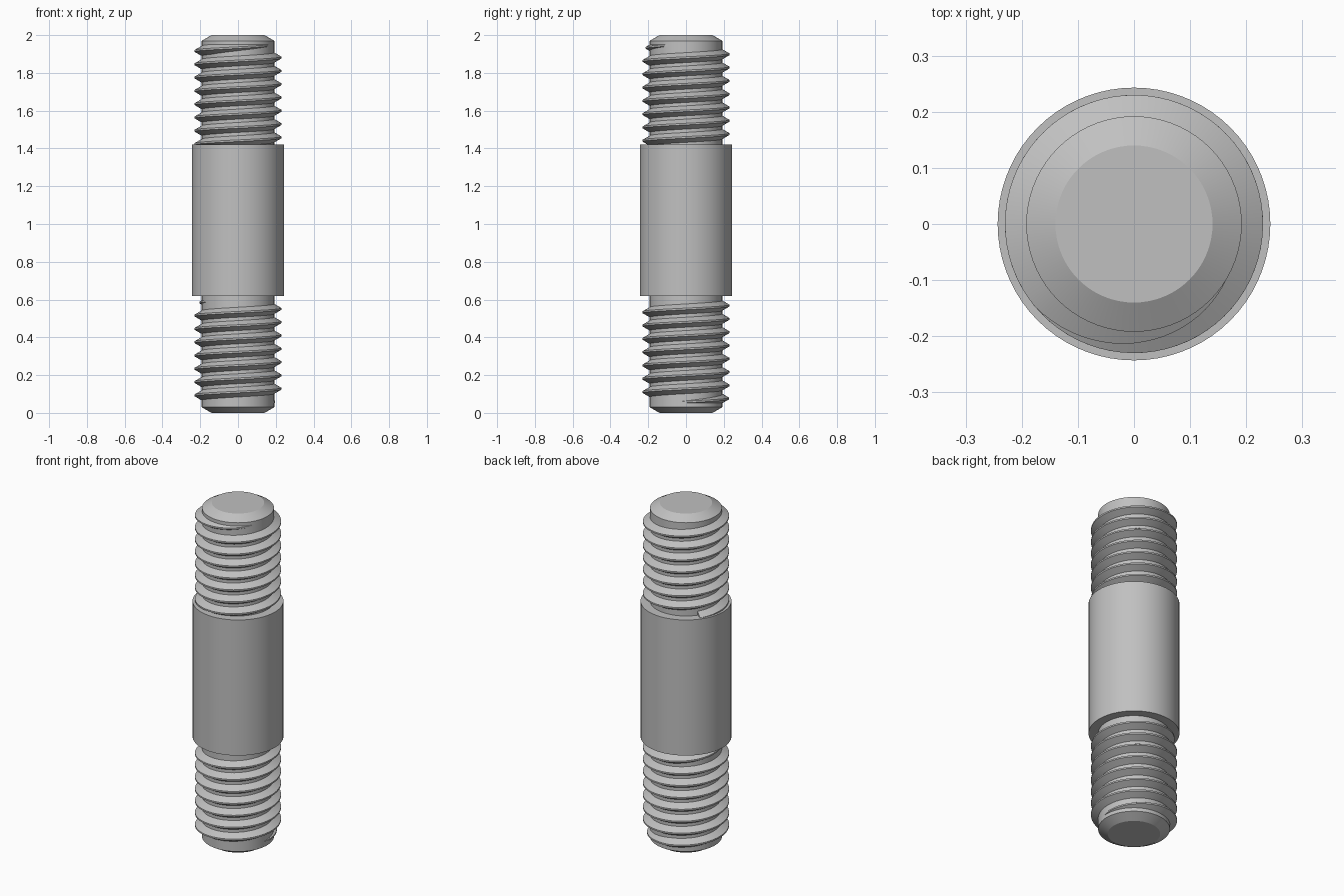
import bpy, bmesh
from math import cos, sin, pi, radians

cube = bpy.data.objects.get("Cube")
if cube:
    bpy.data.objects.remove(cube, do_unlink=True)

CORE, CREST, COLLAR = 0.192, 0.23, 0.243
PITCH = 0.0704
STEPS = 72  # segments per turn

steel = bpy.data.materials.new("brushed_steel")
steel.use_nodes = True
color = (0.53, 0.53, 0.53, 1)
steel.diffuse_color = color
steel.node_tree.nodes["Principled BSDF"].inputs["Base Color"].default_value = color


def finish(name, bm):
    bmesh.ops.recalc_face_normals(bm, faces=bm.faces)
    mesh = bpy.data.meshes.new(name)
    bm.to_mesh(mesh)
    bm.free()
    mesh.materials.append(steel)
    obj = bpy.data.objects.new(name, mesh)
    bpy.context.collection.objects.link(obj)
    bpy.ops.object.select_all(action="DESELECT")
    obj.select_set(True)
    bpy.context.view_layer.objects.active = obj
    bpy.ops.object.shade_smooth_by_angle(angle=radians(25))


def turned(name, profile):
    """Closed solid of revolution from (radius, height) pairs."""
    bm = bmesh.new()
    rings = [[bm.verts.new((r * cos(2 * pi * i / STEPS), r * sin(2 * pi * i / STEPS), z))
              for i in range(STEPS)] for r, z in profile]
    for low, high in zip(rings, rings[1:]):
        for i in range(STEPS):
            j = (i + 1) % STEPS
            bm.faces.new((low[i], low[j], high[j], high[i]))
    bm.faces.new(rings[0])
    bm.faces.new(rings[-1])
    finish(name, bm)


def thread(name, z0, start, end, fade, fade_start=True):
    """Right-handed helical ridge; start, end and fade are in turns."""
    bm = bmesh.new()
    # Trapezoid section: buried root, flanks and narrow flat crest
    section = [(CORE - 0.008, -0.031), (CREST, -0.0044),
               (CREST, 0.0044), (CORE - 0.008, 0.031)]
    count = round((end - start) * STEPS)
    rings = []
    for i in range(count + 1):
        turn = start + (end - start) * i / count
        rise = min(1, (end - turn) / fade)
        if fade_start:
            rise = min(rise, (turn - start) / fade)
        sink = (1 - rise) * (CREST - CORE + 0.002)
        a = 2 * pi * turn
        rings.append([bm.verts.new(((r - sink) * cos(a), (r - sink) * sin(a),
                                    z0 + PITCH * turn + dz)) for r, dz in section])
    for p, q in zip(rings, rings[1:]):
        for k in range(4):
            m = (k + 1) % 4
            bm.faces.new((p[k], p[m], q[m], q[k]))
    bm.faces.new(rings[0])
    bm.faces.new(rings[-1])
    finish(name, bm)


# Core rod with chamfered ends
turned("core_rod", [(0.14, 0), (CORE, 0.03), (CORE, 1.97), (0.14, 2)])
# Plain middle collar
turned("middle_collar", [(COLLAR, 0.62), (COLLAR, 1.42)])
# Threads: the upper one runs into the collar, the lower one fades at both ends
thread("upper_thread", 1.881, -6.6, 0.93, 0.32, fade_start=False)
thread("lower_thread", 0.0577, -0.04, 7.6, 0.32)
